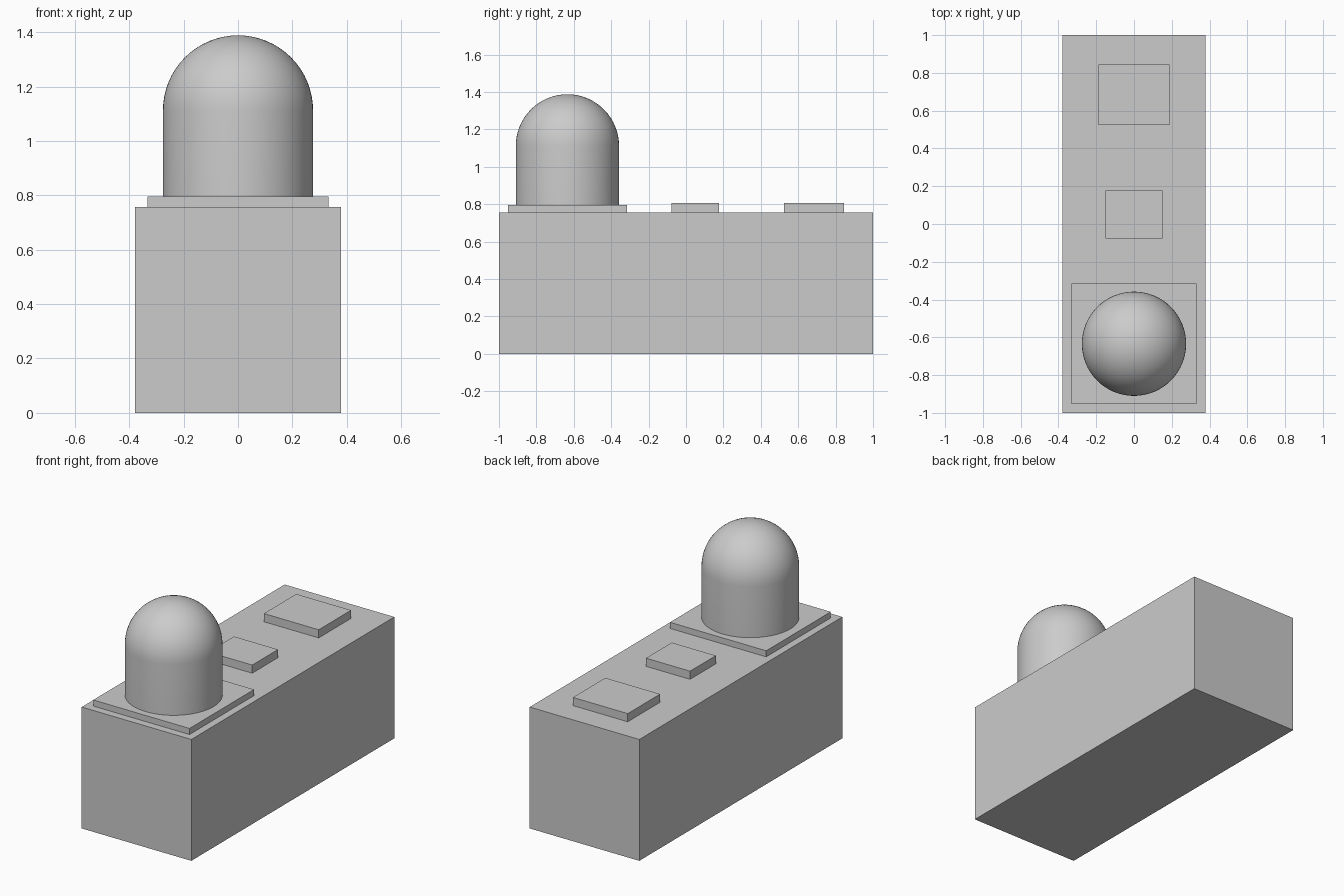
import bpy, bmesh, math

if "Cube" in bpy.data.objects:
    bpy.data.objects.remove(bpy.data.objects["Cube"])


def box(name, x, y, z):
    """Box from (min, max) ranges on each axis."""
    bm = bmesh.new()
    bmesh.ops.create_cube(bm, size=1)
    for v in bm.verts:
        v.co = [lo + (c + 0.5) * (hi - lo) for c, (lo, hi) in zip(v.co, (x, y, z))]
    return finish(name, bm)


def finish(name, bm):
    mesh = bpy.data.meshes.new(name)
    bm.to_mesh(mesh)
    bm.free()
    ob = bpy.data.objects.new(name, mesh)
    bpy.context.collection.objects.link(ob)
    return ob


TOP = 0.757      # top of the body
SEAT = 0.795     # top of the plate under the dome

# Body, dome plate and two raised pads
box("body", (-0.378, 0.378), (-1, 1), (0, TOP))
box("dome_plate", (-0.332, 0.332), (-0.952, -0.316), (TOP, SEAT))
box("middle_pad", (-0.152, 0.152), (-0.077, 0.177), (TOP, 0.808))
box("rear_pad", (-0.189, 0.189), (0.525, 0.844), (TOP, 0.808))

# Dome: straight wall with a hemispherical cap, lathed around z
R, Y, SHOULDER, STEPS = 0.276, -0.634, 1.112, 16
profile = [(0, Y, SEAT), (R, Y, SEAT)]
for i in range(STEPS + 1):
    a = math.pi / 2 * i / STEPS
    profile.append((R * math.cos(a), Y, SHOULDER + R * math.sin(a)))
bm = bmesh.new()
verts = [bm.verts.new(p) for p in profile]
edges = [bm.edges.new(pair) for pair in zip(verts, verts[1:])]
bmesh.ops.spin(bm, geom=verts + edges, cent=(0, Y, 0), axis=(0, 0, 1),
               angle=math.tau, steps=64, use_duplicate=False)
bmesh.ops.remove_doubles(bm, verts=bm.verts, dist=1e-5)
bmesh.ops.recalc_face_normals(bm, faces=bm.faces)
dome = finish("dome", bm)
bpy.context.view_layer.objects.active = dome
dome.select_set(True)
bpy.ops.object.shade_smooth_by_angle(angle=math.radians(40))
